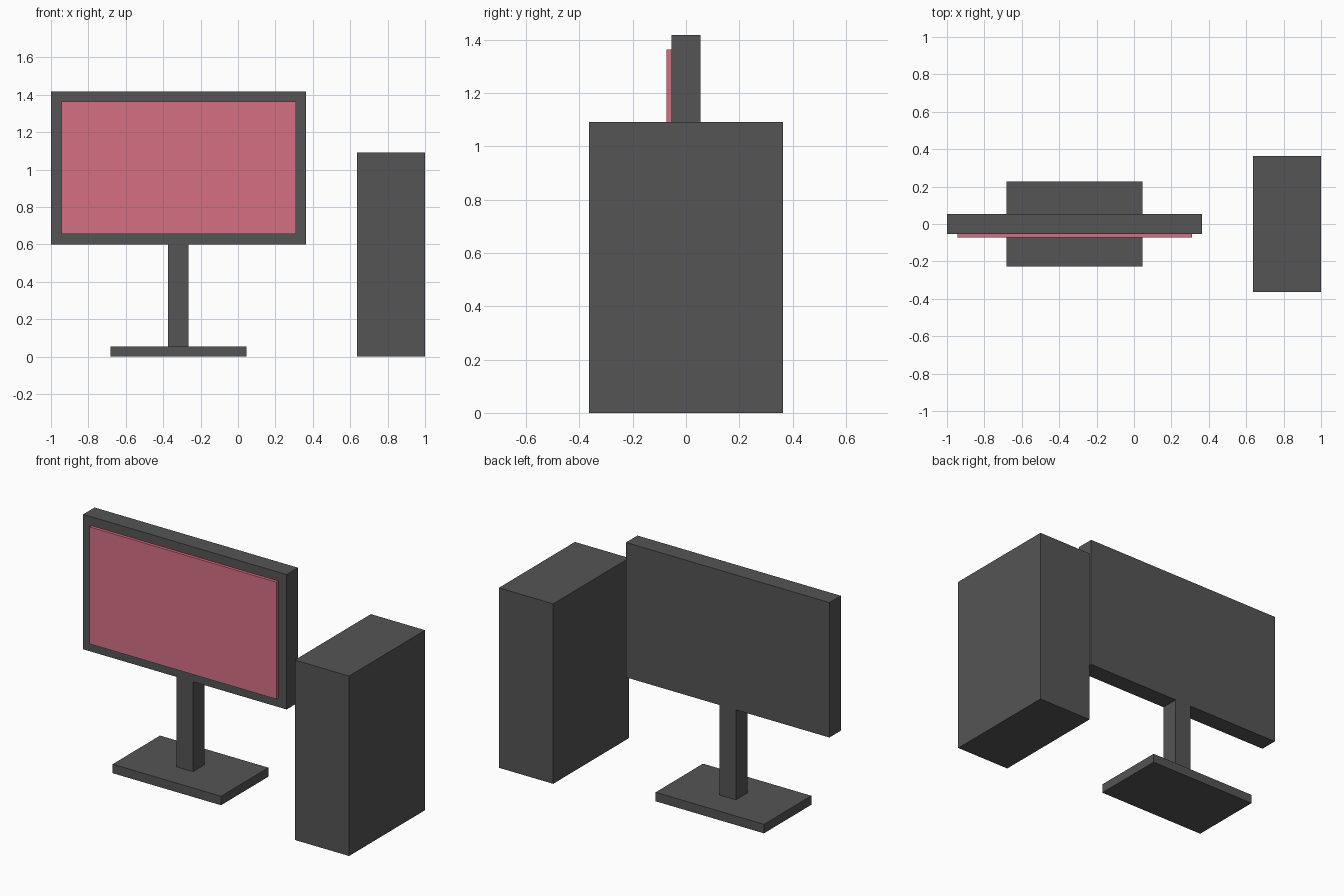
import bpy

if "Cube" in bpy.data.objects:
    bpy.data.objects.remove(bpy.data.objects["Cube"])


def material(name, color):
    mat = bpy.data.materials.new(name)
    mat.diffuse_color = color
    mat.use_nodes = True
    mat.node_tree.nodes["Principled BSDF"].inputs["Base Color"].default_value = mat.diffuse_color
    return mat


def box(name, x, y, z, mat):
    """Box spanning the (min, max) range on each axis."""
    spans = (x, y, z)
    bpy.ops.mesh.primitive_cube_add(size=1, location=[(a + b) / 2 for a, b in spans])
    obj = bpy.context.object
    obj.name = name
    obj.scale = [b - a for a, b in spans]
    bpy.ops.object.transform_apply(location=False, rotation=False, scale=True)
    obj.data.materials.append(mat)
    return obj


dark = material("dark_grey", (0.09, 0.09, 0.09, 1))
pink = material("screen_pink", (0.66, 0.16, 0.23, 1))

# Monitor on its stand
box("stand_base", (-0.682, 0.045), (-0.227, 0.227), (0, 0.0545), dark)
box("stand_post", (-0.373, -0.264), (-0.0545, 0.0545), (0.0545, 0.6), dark)
box("monitor_case", (-1, 0.364), (-0.0545, 0.0545), (0.6, 1.418), dark)

# Screen panel, standing slightly proud of the case
box("screen", (-0.945, 0.309), (-0.0727, -0.0545), (0.6545, 1.364), pink)

# Computer tower
box("computer_tower", (0.636, 1), (-0.364, 0.364), (0, 1.091), dark)
